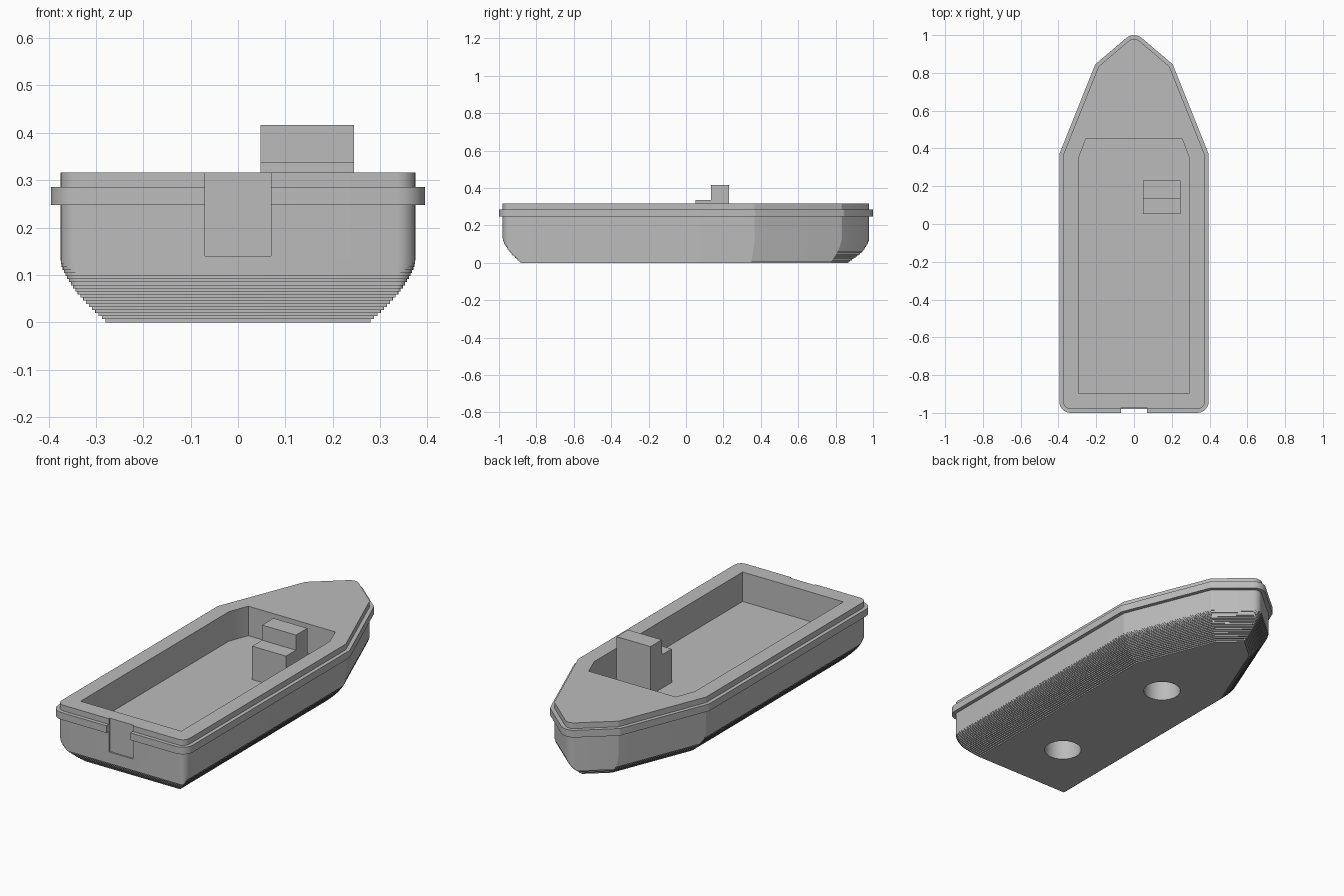
import bpy, bmesh, math
from mathutils import Vector

if "Cube" in bpy.data.objects:
    bpy.data.objects.remove(bpy.data.objects["Cube"], do_unlink=True)

grey = bpy.data.materials.new("hull_grey")
grey.use_nodes = True
grey.diffuse_color = (0.5, 0.5, 0.5, 1)
grey.node_tree.nodes["Principled BSDF"].inputs["Base Color"].default_value = (0.5, 0.5, 0.5, 1)

# Plan of the rail's outer edge: x, y, corner radius
HALF_PLAN = [(0.395, -1.0, 0.06), (0.395, 0.37, 0.03), (0.205, 0.845, 0.03)]
PLAN = HALF_PLAN + [(0, 1.02, 0.065)] + [(-x, y, r) for x, y, r in reversed(HALF_PLAN)]
DECK, FLOOR = 0.316, 0.16


def outline(inset, segments=6):
    """Plan moved inward by inset, with rounded corners."""
    points = []
    for i, (x, y, r) in enumerate(PLAN):
        here = Vector((x, y))
        before = (here - Vector(PLAN[i - 1][:2])).normalized()
        after = (Vector(PLAN[(i + 1) % len(PLAN)][:2]) - here).normalized()
        n1, n2 = Vector((before.y, -before.x)), Vector((after.y, -after.x))
        miter = (n1 + n2) / (1 + n1.dot(n2))
        radius = max(r - inset, 0.002)
        centre = here - miter * (inset + radius)
        start = math.atan2(n1.y, n1.x)
        turn = n1.angle(n2)
        for k in range(segments + 1):
            a = start + turn * k / segments
            points.append(centre + Vector((math.cos(a), math.sin(a))) * radius)
    return points


def finish(name, bm):
    bmesh.ops.recalc_face_normals(bm, faces=bm.faces)
    mesh = bpy.data.meshes.new(name)
    bm.to_mesh(mesh)
    bm.free()
    mesh.materials.append(grey)
    obj = bpy.data.objects.new(name, mesh)
    bpy.context.collection.objects.link(obj)
    return obj


def loft(name, levels, closed=False):
    """Join outlines given as (inset, z); cap them or close them into a ring."""
    bm = bmesh.new()
    rings = [[bm.verts.new((p.x, p.y, z)) for p in outline(d)] for d, z in levels]
    pairs = list(zip(rings, rings[1:]))
    if closed:
        pairs.append((rings[-1], rings[0]))
    for low, high in pairs:
        for i in range(len(low)):
            bm.faces.new((low[i - 1], low[i], high[i], high[i - 1]))
    if not closed:
        bm.faces.new(rings[0])
        bm.faces.new(rings[-1])
    return finish(name, bm)


def prism(name, points, offset):
    """Extrude a polygon of 3D points."""
    bm = bmesh.new()
    face = bm.faces.new([bm.verts.new(p) for p in points])
    made = bmesh.ops.extrude_face_region(bm, geom=[face])["geom"]
    bmesh.ops.translate(bm, vec=offset, verts=[v for v in made if isinstance(v, bmesh.types.BMVert)])
    return finish(name, bm)


def select_only(obj):
    bpy.ops.object.select_all(action="DESELECT")
    obj.select_set(True)
    bpy.context.view_layer.objects.active = obj


def cut(obj, cutter):
    mod = obj.modifiers.new("cut", "BOOLEAN")
    mod.operation, mod.solver, mod.object = "DIFFERENCE", "EXACT", cutter
    select_only(obj)
    bpy.ops.object.modifier_apply(modifier=mod.name)


# Hull with a finely stepped bilge
STEPS, BILGE = 20, 0.13
levels = []
for i in range(STEPS):
    inset = 0.02 + 0.095 * (1 - i / STEPS) ** 1.6
    levels += [(inset, BILGE * i / STEPS), (inset, BILGE * (i + 1) / STEPS)]
levels += [(0.02, BILGE), (0.02, DECK)]
hull = loft("hull", levels)

# Rub rail around the hull
rail = loft("rub_rail", [(0, 0.248), (0, 0.286), (0.03, 0.286), (0.03, 0.248)], closed=True)

# Cockpit well
well_half = [(0.295, -0.895), (0.295, 0.345), (0.255, 0.45)]
well_plan = well_half + [(-x, y) for x, y in reversed(well_half)]
well = prism("well_cutter", [(x, y, FLOOR) for x, y in well_plan], (0, 0, 0.4))

# Motor mount recess in the transom
recess = prism("recess_cutter", [(x, y, 0.14) for x, y in
               ((-0.07, -1.1), (0.07, -1.1), (0.07, -0.972), (-0.07, -0.972))], (0, 0, 0.4))

# Two blind round holes under the keel
cutters = [well, recess]
for y in (-0.56, 0.22):
    ring = [(0.092 * math.cos(math.tau * k / 48), y + 0.092 * math.sin(math.tau * k / 48), -0.1)
            for k in range(48)]
    cutters.append(prism("hole_cutter", ring, (0, 0, 0.22)))

for cutter in cutters:
    cut(hull, cutter)
cut(rail, recess)
for cutter in cutters:
    bpy.data.objects.remove(cutter, do_unlink=True)

# Stepped helm console
side = [(0.052, FLOOR), (0.135, FLOOR), (0.23, FLOOR), (0.23, 0.417),
        (0.135, 0.417), (0.135, 0.337), (0.052, 0.337)]
prism("helm_console", [(0.047, y, z) for y, z in side], (0.198, 0, 0))

for obj in (hull, rail):
    select_only(obj)
    bpy.ops.object.shade_smooth_by_angle(angle=math.radians(25))
